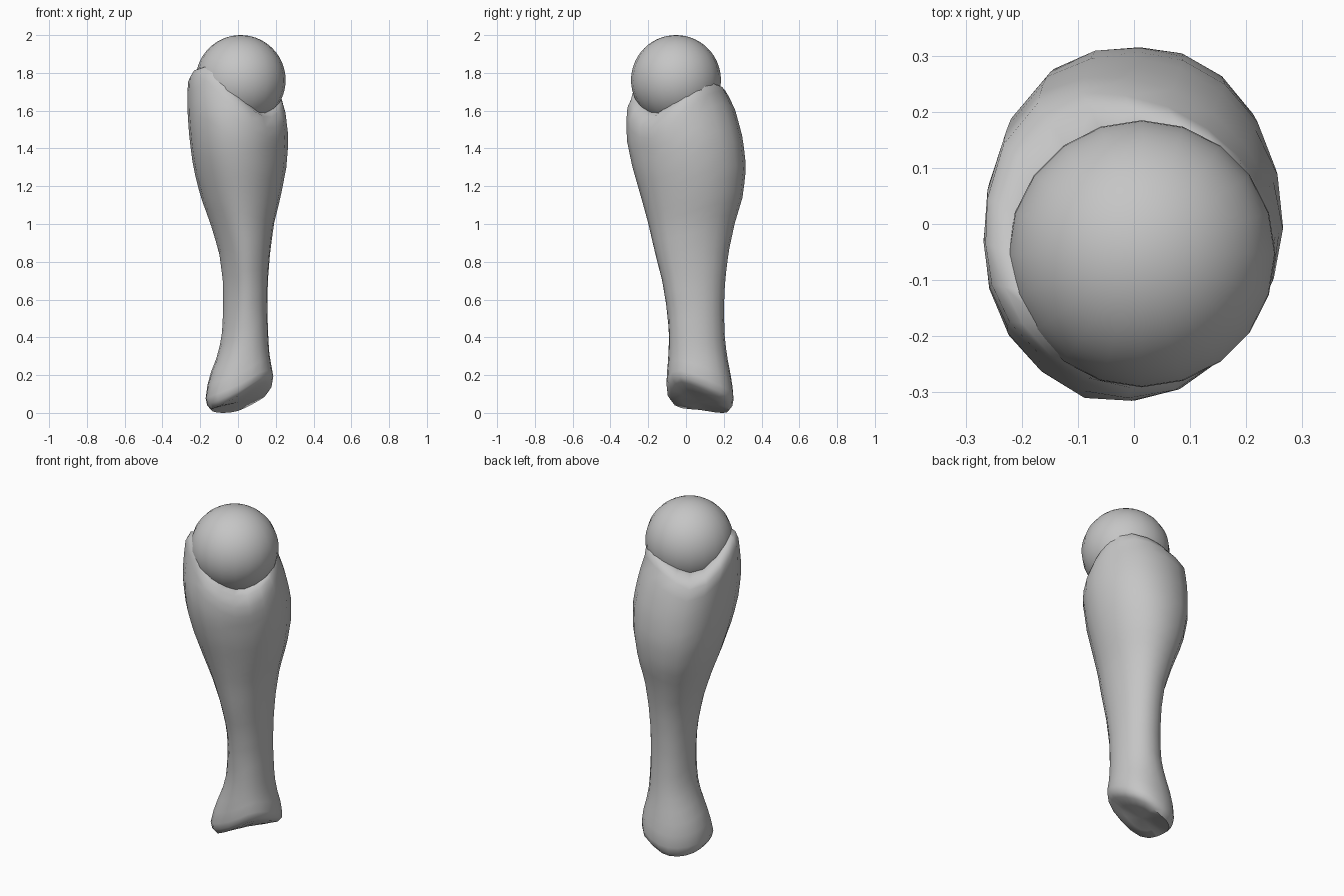
import bpy, bmesh, math
from mathutils import Vector

cube = bpy.data.objects.get("Cube")
if cube:
    bpy.data.objects.remove(cube, do_unlink=True)

SIDES = 20
BALL = Vector((0.014, -0.053, 1.762))
RADIUS = 0.238

# Outline stations: height, min x, max x, min y, max y
STATIONS = [
    (0.00, -.165, .165, -.100, .248), (0.10, -.173, .185, -.105, .253),
    (0.20, -.150, .187, -.102, .237), (0.30, -.110, .167, -.093, .217),
    (0.40, -.086, .160, -.090, .205), (0.55, -.078, .155, -.097, .200),
    (0.70, -.080, .158, -.122, .207), (0.85, -.100, .170, -.160, .225),
    (1.00, -.145, .190, -.195, .257), (1.15, -.200, .227, -.237, .302),
    (1.30, -.237, .256, -.282, .318), (1.45, -.257, .268, -.314, .302),
    (1.60, -.268, .250, -.315, .262), (1.70, -.268, .230, -.285, .215),
    (1.85, -.258, .210, -.255, .185)]
# Fullness of the diagonals: height, left back, right back, right front, left front
CORNERS = [
    (0.10, 1.10, .97, 1.10, 1.05), (0.35, 1.00, 1.03, .95, 1.05),
    (0.65, 1.00, 1.08, .88, 1.06), (0.95, 1.00, 1.08, .92, 1.03),
    (1.40, 1.02, 1.07, 1.03, .95)]
# Edge heights every 45 degrees, starting at +x
TOP_EDGE = [1.65, 1.75, 1.72, 1.67, 1.80, 1.83, 1.67, 1.59]
FOOT_EDGE = [.14, .08, .02, .01, .025, .04, .10, .17]


def material(name, rgb):
    mat = bpy.data.materials.new(name)
    mat.use_nodes = True
    mat.diffuse_color = (*rgb, 1)
    mat.node_tree.nodes["Principled BSDF"].inputs["Base Color"].default_value = (*rgb, 1)
    return mat


def edge_height(table, angle):
    """Smooth periodic interpolation of an edge height."""
    pos = angle / (2 * math.pi) * len(table)
    i, f = int(pos), pos % 1
    a, b, c, d = (table[(i + k) % len(table)] for k in (-1, 0, 1, 2))
    return b + f / 2 * (c - a + f * (2 * a - 5 * b + 4 * c - d + f * (3 * (b - c) + d - a)))


def sample(table, z):
    """Values of a height table, interpolated at z."""
    z = min(max(z, table[0][0]), table[-1][0])
    for lo, hi in zip(table, table[1:]):
        if z <= hi[0]:
            f = (z - lo[0]) / (hi[0] - lo[0])
            return [a + (b - a) * f for a, b in zip(lo[1:], hi[1:])]


def leg_point(angle, z, scale=1.0):
    x0, x1, y0, y1 = sample(STATIONS, z)
    corner = sample(CORNERS, z)[int(angle / (math.pi / 2)) % 4]
    s = scale * (1 + (corner - 1) * math.sin(2 * angle) ** 2)
    # slight shin ridge that wanders across the front
    if 0.5 < z < 1.6:
        ridge = math.radians(253 + 17 * min(1, (1.6 - z) / 0.9))
        s *= 1 + 0.025 * math.exp(-((angle - ridge) / 0.16) ** 2)
    return Vector(((x0 + x1) / 2 + s * (x1 - x0) / 2 * math.cos(angle),
                   (y0 + y1) / 2 + s * (y1 - y0) / 2 * math.sin(angle), z))


def lip_drop(z):
    """The lip is deeper where the top edge dips."""
    return 0.05 + 0.4 * max(0, 1.68 - z)


def finish(bm, name, mat):
    bmesh.ops.recalc_face_normals(bm, faces=bm.faces)
    mesh = bpy.data.meshes.new(name)
    bm.to_mesh(mesh)
    bm.free()
    obj = bpy.data.objects.new(name, mesh)
    bpy.context.collection.objects.link(obj)
    mesh.materials.append(mat)
    bpy.ops.object.select_all(action='DESELECT')
    obj.select_set(True)
    bpy.context.view_layer.objects.active = obj
    bpy.ops.object.shade_smooth_by_angle(angle=math.radians(60))


grey = material("plain grey", (0.56, 0.56, 0.56))
angles = [2 * math.pi * i / SIDES for i in range(SIDES)]

# Lower leg: rings flow from the slanted foot edge to the saddle-shaped top edge
rings = []
for scale, lift in ((0.55, -0.005), (0.86, -0.005), (0.97, 0.02)):
    ring = []
    for a in angles:
        p = leg_point(a, edge_height(FOOT_EDGE, a) + lift, scale)
        if scale < 0.6:
            p.z = 0.4 * 0.06 + 0.6 * p.z
        ring.append(p)
    rings.append(ring)
STEPS = 24
for k in range(STEPS + 1):
    ring = []
    for a in angles:
        low = edge_height(FOOT_EDGE, a) + 0.055
        top = edge_height(TOP_EDGE, a)
        high = top - lip_drop(top)
        ring.append(leg_point(a, low + (high - low) * k / STEPS))
    rings.append(ring)

# Rounded lip that closes against the ball
lip, seat = [], []
for a in angles:
    z = edge_height(TOP_EDGE, a)
    r = math.sqrt(max(RADIUS ** 2 - (z - BALL.z) ** 2, 0)) - 0.012
    inner = Vector((BALL.x + r * math.cos(a), BALL.y + r * math.sin(a), z))
    middle = leg_point(a, z - lip_drop(z)).lerp(inner, 0.35)
    middle.z = z - 0.3 * lip_drop(z)
    lip.append(middle)
    seat.append(inner)
rings += [lip, seat]

bm = bmesh.new()
loops = [[bm.verts.new(p) for p in ring] for ring in rings]
for low, high in zip(loops, loops[1:]):
    for i in range(SIDES):
        j = (i + 1) % SIDES
        bm.faces.new((low[i], low[j], high[j], high[i]))
for loop, height in ((loops[0], 0.06), (loops[-1], 1.62)):
    centre = sum((v.co for v in loop), Vector()) / SIDES
    centre.z = height
    hub = bm.verts.new(centre)
    for i in range(SIDES):
        bm.faces.new((loop[i], loop[(i + 1) % SIDES], hub))
# stand the foot exactly on the ground
drop = min(v.co.z for v in bm.verts)
for v in bm.verts:
    if v.co.z < 0.3:
        v.co.z -= drop * (1 - v.co.z / 0.3)
finish(bm, "lower_leg", grey)

# Knee ball
bm = bmesh.new()
bmesh.ops.create_uvsphere(bm, u_segments=SIDES, v_segments=28, radius=RADIUS)
bmesh.ops.translate(bm, verts=bm.verts, vec=BALL)
finish(bm, "knee_ball", grey)
